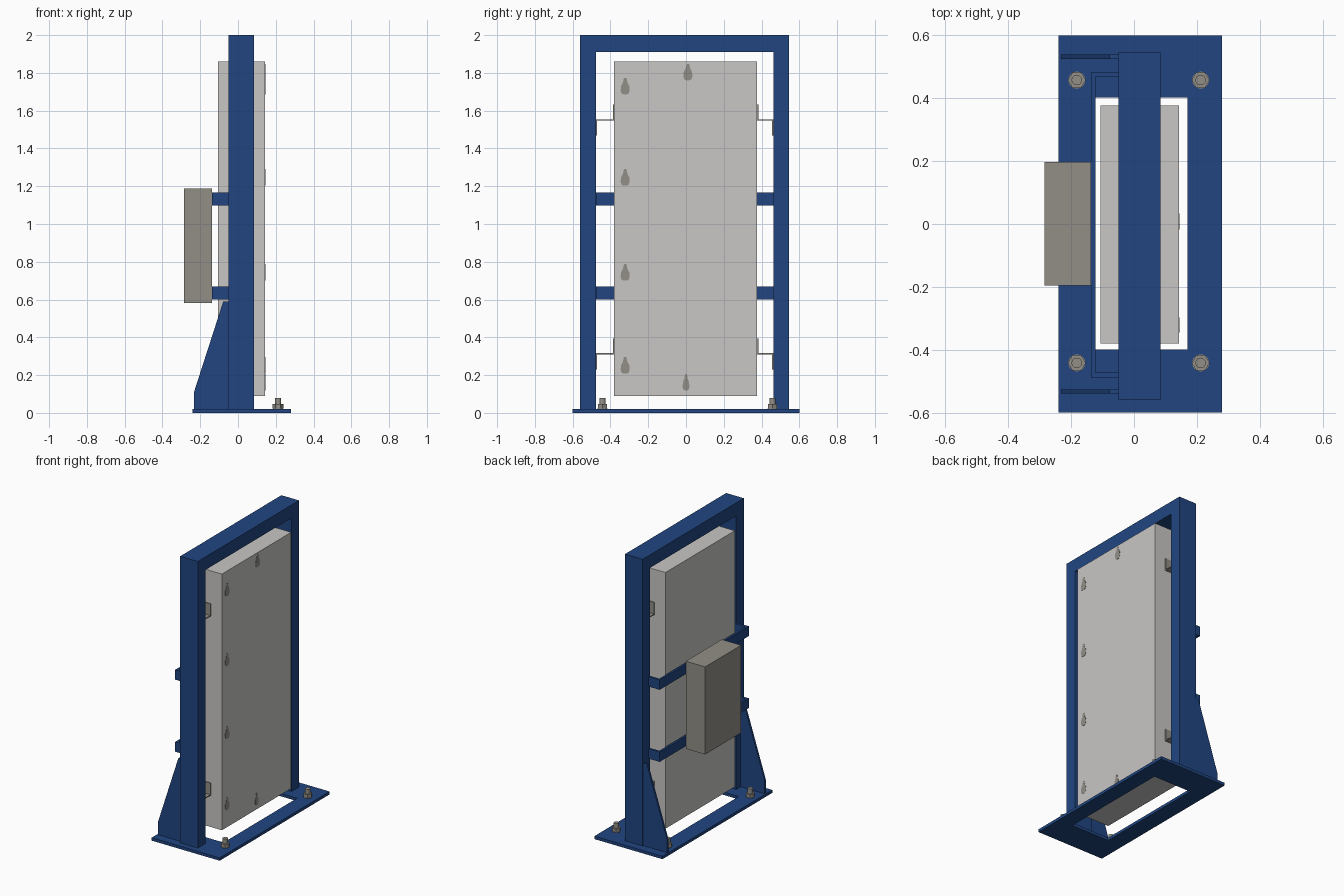
import bpy, bmesh, math

if "Cube" in bpy.data.objects:
    bpy.data.objects.remove(bpy.data.objects["Cube"])


def material(name, rgb):
    m = bpy.data.materials.new(name)
    m.diffuse_color = (*rgb, 1.0)
    m.use_nodes = True
    m.node_tree.nodes["Principled BSDF"].inputs["Base Color"].default_value = m.diffuse_color
    return m


BLUE = material("blue paint", (0.015, 0.060, 0.220))
PALE = material("pale grey panel", (0.58, 0.57, 0.56))
STEEL = material("warm grey steel", (0.29, 0.275, 0.245))


def finish(name, bm, mat):
    bmesh.ops.recalc_face_normals(bm, faces=bm.faces)
    me = bpy.data.meshes.new(name)
    bm.to_mesh(me)
    bm.free()
    me.materials.append(mat)
    ob = bpy.data.objects.new(name, me)
    bpy.context.collection.objects.link(ob)
    return ob


def prism(name, pts, axis, lo, hi, mat):
    """Extrude a 2D outline along an axis (x: yz outline, y: xz, z: xy)."""
    def place(a, b, t):
        return {"x": (t, a, b), "y": (a, t, b), "z": (a, b, t)}[axis]
    bm = bmesh.new()
    face = bm.faces.new([bm.verts.new(place(a, b, lo)) for a, b in pts])
    new = bmesh.ops.extrude_face_region(bm, geom=[face])["geom"]
    d = place(0, 0, hi - lo)
    bmesh.ops.translate(bm, vec=d, verts=[v for v in new if isinstance(v, bmesh.types.BMVert)])
    return finish(name, bm, mat)


def box(name, x, y, z, mat):
    return prism(name, [(x[0], y[0]), (x[1], y[0]), (x[1], y[1]), (x[0], y[1])], "z", z[0], z[1], mat)


def ring(cx, cy, r, n):
    return [(cx + r * math.cos(2 * math.pi * i / n), cy + r * math.sin(2 * math.pi * i / n)) for i in range(n)]


# base plate with rectangular opening
bm = bmesh.new()
outer = [(-0.24, -0.6), (0.28, -0.6), (0.28, 0.6), (-0.24, 0.6)]
inner = [(-0.123, -0.4), (0.17, -0.4), (0.17, 0.402), (-0.123, 0.402)]
loops = [[bm.verts.new((x, y, z)) for x, y in lp] for z in (0, 0.02) for lp in (outer, inner)]
ob_, ib, ot, it = loops
for i in range(4):
    j = (i + 1) % 4
    for a, b in ((ob_, ib), (ot, it), (ob_, ot), (ib, it)):
        bm.faces.new((a[i], a[j], b[j], b[i]))
finish("base_plate", bm, BLUE)

# portal frame: two uprights and a top beam
prism("portal_frame", [(-0.56, 0.02), (-0.477, 0.02), (-0.477, 1.91), (0.462, 1.91),
                       (0.462, 0.02), (0.545, 0.02), (0.545, 2.0), (-0.56, 2.0)],
      "x", -0.05, 0.085, BLUE)

# gusset plates behind each upright
gusset = [(-0.05, 0.02), (-0.233, 0.02), (-0.233, 0.11), (-0.078, 0.59), (-0.05, 0.59)]
for side, y in (("front", -0.54), ("rear", 0.525)):
    prism(f"gusset_{side}", gusset, "y", y, y + 0.014, BLUE)

# U-shaped straps carrying the control box
strap = [(-0.05, -0.49), (-0.137, -0.49), (-0.137, 0.483), (-0.05, 0.483),
         (-0.05, 0.468), (-0.123, 0.468), (-0.123, -0.473), (-0.05, -0.473)]
for label, z in (("lower", 0.6), ("upper", 1.098)):
    prism(f"strap_{label}", strap, "z", z, z + 0.068, BLUE)

# main panel and control box
box("main_panel", (-0.107, 0.143), (-0.38, 0.377), (0.09, 1.86), PALE)
box("control_box", (-0.285, -0.137), (-0.195, 0.198), (0.582, 1.187), STEEL)

# Z-shaped brackets between panel and uprights
T = 0.006
for label, z in (("lower", 0.31), ("upper", 1.548)):
    for side, s, yp, yf in (("front", -1, -0.38, -0.477), ("rear", 1, 0.377, 0.462)):
        pts = [(yp, z + 0.085), (yp, z), (yf - s * T, z), (yf - s * T, z - 0.08),
               (yf, z - 0.08), (yf, z + T), (yp + s * T, z + T), (yp + s * T, z + 0.085)]
        prism(f"bracket_{label}_{side}", pts, "x", -0.025, 0.06, STEEL)

# keyhole marks on the panel face
half = [(0.007, 0.045), (0.012, 0.02), (0.022, 0.002), (0.024, -0.022), (0.018, -0.038), (0.006, -0.042)]
marks = [(-0.322, 1.728), (-0.322, 1.245), (-0.322, 0.742), (-0.322, 0.25), (0.01, 1.803), (0.0, 0.16)]
for i, (y, z) in enumerate(marks):
    w = 0.75 if i == 5 else 1.0
    pts = [(y + w * a, z + b) for a, b in half] + [(y - w * a, z + b) for a, b in reversed(half)]
    prism(f"keyhole_mark_{i + 1}", pts, "x", 0.1425, 0.1445, STEEL)

# anchor bolts: washer, hex nut and stud
n = 0
for x in (-0.182, 0.212):
    for y in (-0.442, 0.458):
        n += 1
        for part, r, sides, lo, hi in (("washer", 0.027, 24, 0.02, 0.024),
                                       ("nut", 0.0285, 6, 0.024, 0.046),
                                       ("stud", 0.0165, 20, 0.046, 0.078)):
            o = prism(f"anchor_{part}_{n}", ring(x, y, r, sides), "z", lo, hi, STEEL)
            if sides > 6:
                bpy.ops.object.select_all(action="DESELECT")
                o.select_set(True)
                bpy.context.view_layer.objects.active = o
                bpy.ops.object.shade_smooth_by_angle()
